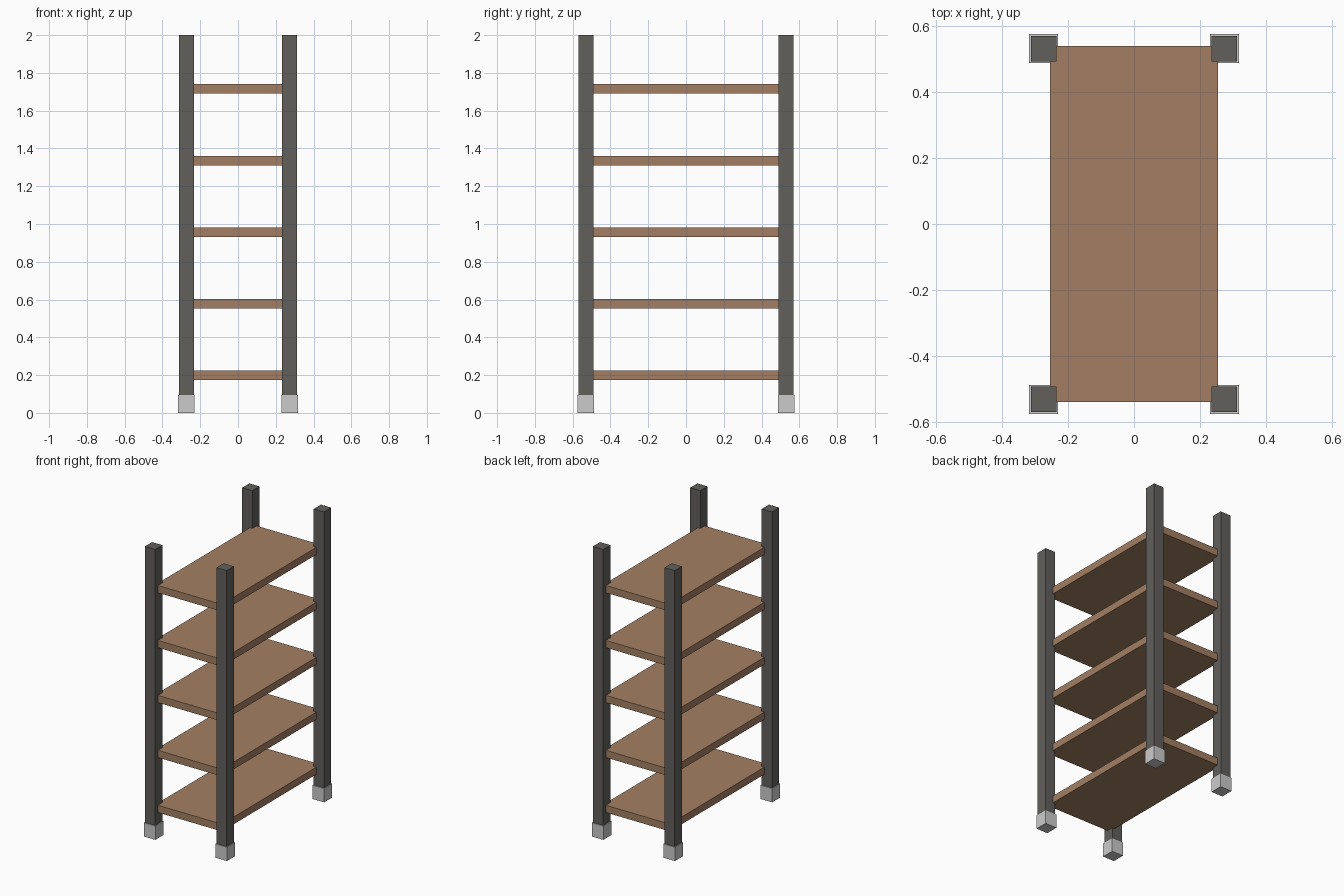
import bpy

if "Cube" in bpy.data.objects:
    bpy.data.objects.remove(bpy.data.objects["Cube"])


def material(name, rgb):
    m = bpy.data.materials.new(name)
    m.diffuse_color = (*rgb, 1)
    m.use_nodes = True
    m.node_tree.nodes["Principled BSDF"].inputs["Base Color"].default_value = m.diffuse_color
    return m


def box(name, centre, size, mat):
    bpy.ops.mesh.primitive_cube_add(size=1, location=centre)
    ob = bpy.context.object
    ob.name = name
    ob.scale = size
    bpy.ops.object.transform_apply(location=False, rotation=False, scale=True)
    ob.data.materials.append(mat)
    return ob


metal = material("dark_grey_metal", (0.122, 0.117, 0.107))
wood = material("brown_wood", (0.366, 0.212, 0.125))
pale = material("light_grey_foot", (0.6, 0.6, 0.6))

PX, PY = 0.273, 0.53      # post centres
FOOT_H = 0.095

# Corner posts standing in slightly wider feet
for sx, xn in ((-1, "left"), (1, "right")):
    for sy, yn in ((-1, "front"), (1, "back")):
        x, y = sx * PX, sy * PY
        box(f"{yn}_{xn}_post", (x, y, (FOOT_H + 2) / 2), (0.078, 0.078, 2 - FOOT_H), metal)
        box(f"{yn}_{xn}_foot", (x, y, FOOT_H / 2), (0.088, 0.088, FOOT_H), pale)

# Five evenly spaced shelves, corners set into the posts
for i in range(5):
    box(f"shelf_{i + 1}", (0, 0, 0.199 + 0.379 * i), (0.507, 1.077, 0.05), wood)
